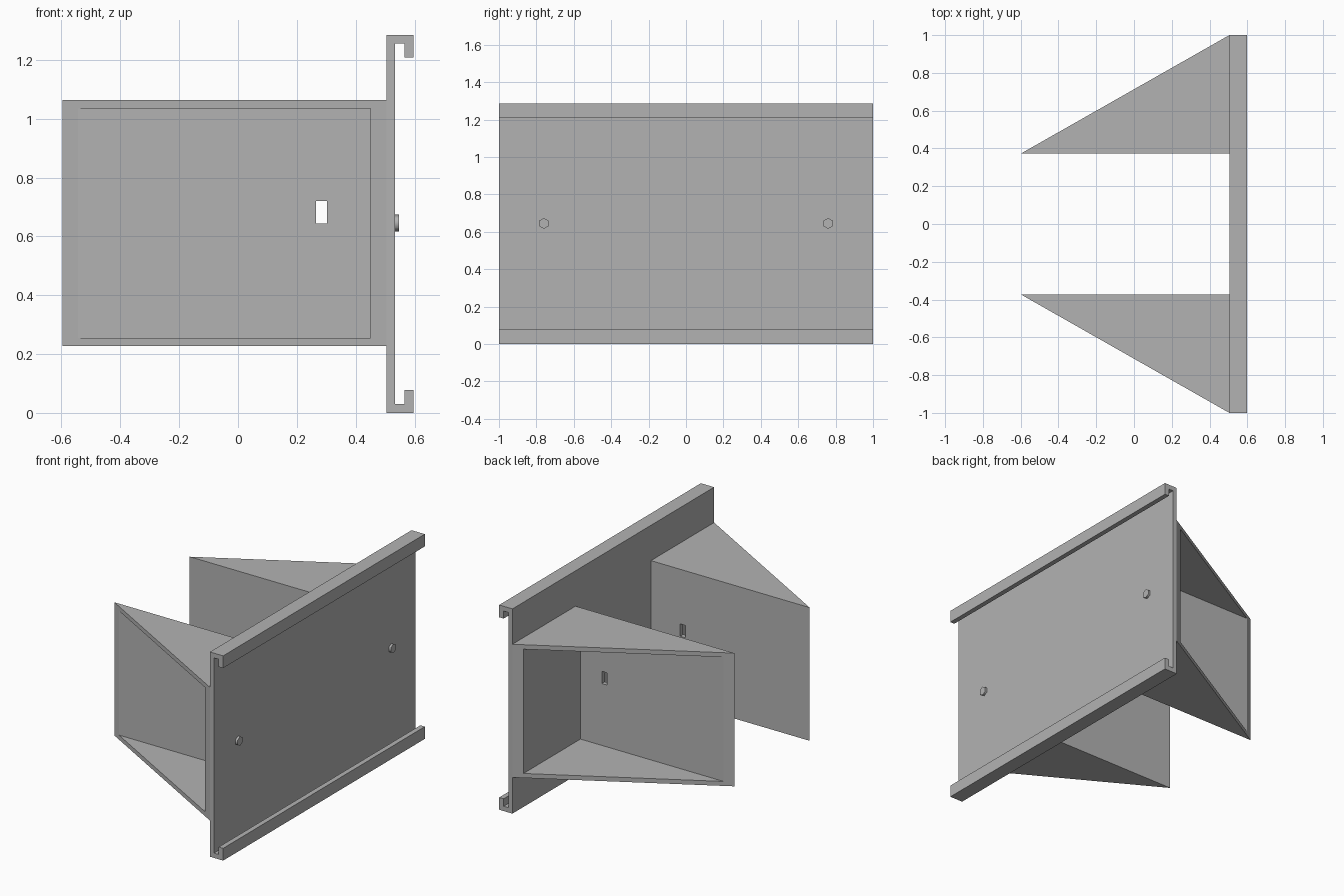
import bpy, bmesh
from mathutils import Matrix, Vector

default = bpy.data.objects.get("Cube")
if default:
    bpy.data.objects.remove(default, do_unlink=True)

grey = bpy.data.materials.new("plain_grey")
grey.use_nodes = True
grey.diffuse_color = (0.45, 0.45, 0.45, 1)
grey.node_tree.nodes["Principled BSDF"].inputs["Base Color"].default_value = (0.45, 0.45, 0.45, 1)


def finish(name, bm):
    bmesh.ops.recalc_face_normals(bm, faces=bm.faces)
    mesh = bpy.data.meshes.new(name)
    bm.to_mesh(mesh)
    bm.free()
    mesh.materials.append(grey)
    obj = bpy.data.objects.new(name, mesh)
    bpy.context.collection.objects.link(obj)
    return obj


def prism(name, outline, shift):
    """Extrude a closed outline of 3D points along a vector."""
    bm = bmesh.new()
    face = bm.faces.new([bm.verts.new(p) for p in outline])
    ext = bmesh.ops.extrude_face_region(bm, geom=[face])
    moved = [v for v in ext["geom"] if isinstance(v, bmesh.types.BMVert)]
    bmesh.ops.translate(bm, verts=moved, vec=Vector(shift))
    return finish(name, bm)


def box(name, x, y, z):
    outline = [(x[0], y[0], z[0]), (x[1], y[0], z[0]), (x[1], y[1], z[0]), (x[0], y[1], z[0])]
    return prism(name, outline, (0, 0, z[1] - z[0]))


def cut(obj, cutter):
    mod = obj.modifiers.new("cut", "BOOLEAN")
    mod.operation, mod.solver, mod.object = "DIFFERENCE", "EXACT", cutter
    cutter.hide_render = True
    bpy.context.view_layer.objects.active = obj
    bpy.ops.object.modifier_apply(modifier=mod.name)
    bpy.data.objects.remove(cutter, do_unlink=True)


# Back plate with hooked rails along its top and bottom edges
HEIGHT, BACK, FACE, LIP, RIM = 1.285, 0.505, 0.533, 0.566, 0.597
half = [(FACE, 0.03), (LIP, 0.03), (LIP, 0.077), (RIM, 0.077), (RIM, 0), (BACK, 0)]
profile = half + [(x, HEIGHT - z) for x, z in reversed(half)]
prism("rail_plate", [(x, -1, z) for x, z in profile], (0, 2, 0))

# Hollow wedge arms, open on the sloping side, each with a slot
INNER, WALL, LOW, HIGH = 0.374, 0.03, 0.227, 1.063
for side, label in ((-1, "front"), (1, "rear")):
    corners = [(-0.597, INNER), (BACK, INNER), (BACK, 1)]
    arm = prism(label + "_wedge_arm", [(x, side * y, LOW) for x, y in corners], (0, 0, HIGH - LOW))
    cut(arm, box("pocket_cutter", (-0.8, 0.45), (side * (INNER + WALL), side * 1.3),
                 (LOW + 0.028, HIGH - 0.028)))
    cut(arm, box("slot_cutter", (0.265, 0.302), (side * 0.3, side * 0.45), (0.643, 0.72)))

    # Small six-sided stud on the plate face
    bm = bmesh.new()
    bmesh.ops.create_cone(bm, cap_ends=True, segments=6, radius1=0.029, radius2=0.029, depth=0.03)
    bmesh.ops.rotate(bm, verts=bm.verts, matrix=Matrix.Rotation(1.5708, 3, "Y"))
    # Turn a corner of the hexagon upward when needed
    if max(v.co.z for v in bm.verts) < 0.028:
        bmesh.ops.rotate(bm, verts=bm.verts, matrix=Matrix.Rotation(0.5236, 3, "X"))
    bmesh.ops.translate(bm, verts=bm.verts, vec=(0.532, side * 0.76, 0.645))
    stud = finish(label + "_stud", bm)
    bpy.ops.object.select_all(action="DESELECT")
    stud.select_set(True)
    bpy.context.view_layer.objects.active = stud
    bpy.ops.object.shade_smooth_by_angle(angle=1.1)
